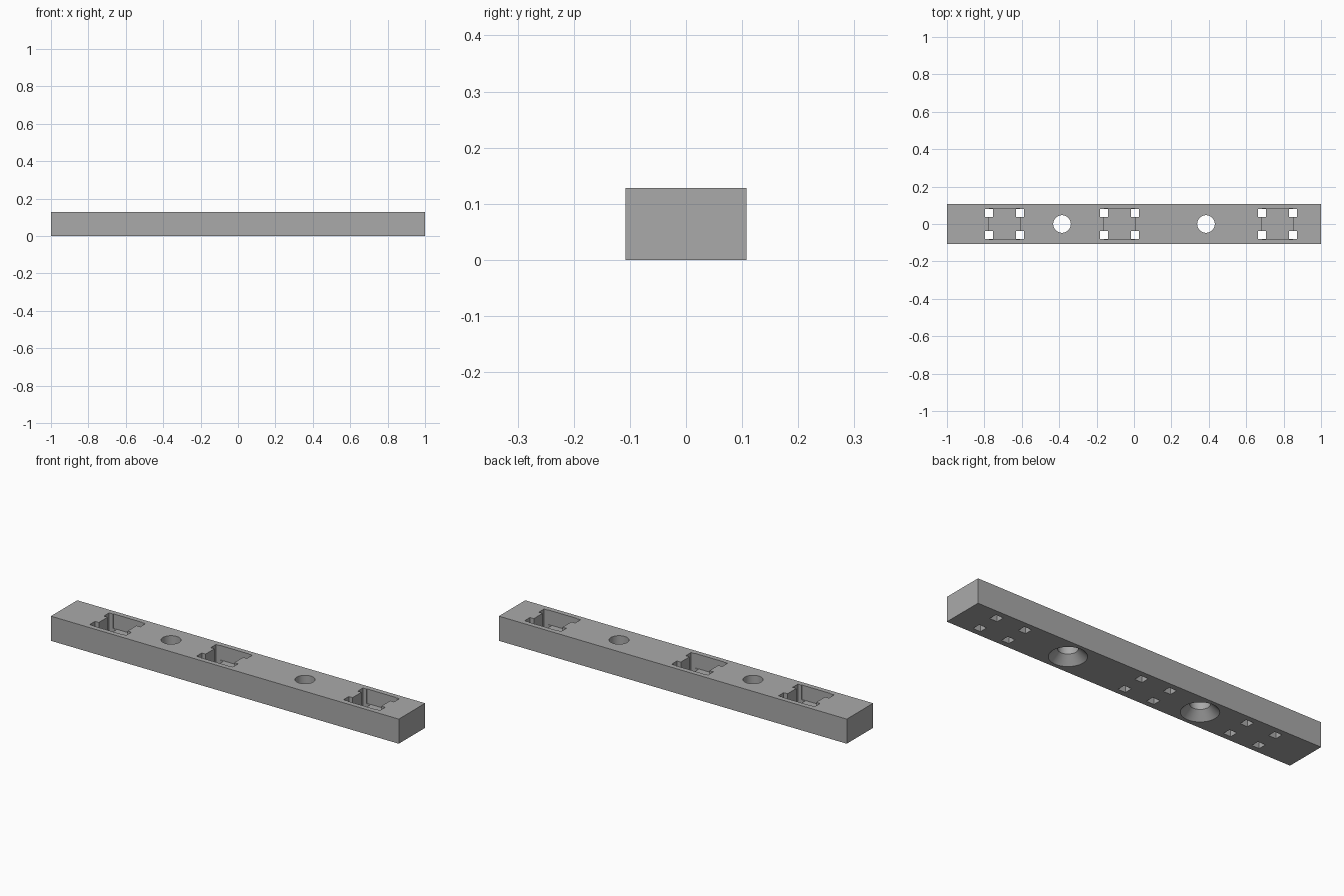
import bpy, bmesh, math
from mathutils import Matrix

if "Cube" in bpy.data.objects:
    bpy.data.objects.remove(bpy.data.objects["Cube"])

LENGTH, WIDTH, HEIGHT = 2.0, 0.216, 0.128
SLOT_X = (-0.692, -0.078, 0.767)
SCREW_X = (-0.385, 0.385)
POCKET_FLOOR = 0.053

grey = bpy.data.materials.new("plain grey")
grey.diffuse_color = (0.4, 0.4, 0.4, 1)
grey.use_nodes = True
grey.node_tree.nodes["Principled BSDF"].inputs["Base Color"].default_value = grey.diffuse_color


def box(name, x, y, z0, z1, sx, sy):
    bm = bmesh.new()
    bmesh.ops.create_cube(bm, size=1, matrix=Matrix.Translation((x, y, (z0 + z1) / 2))
                          @ Matrix.Diagonal((sx, sy, z1 - z0, 1)))
    return finish(name, bm)


def finish(name, bm):
    mesh = bpy.data.meshes.new(name)
    bm.to_mesh(mesh)
    bm.free()
    mesh.materials.append(grey)
    ob = bpy.data.objects.new(name, mesh)
    bpy.context.collection.objects.link(ob)
    return ob


def turned(name, x, profile, n=64):
    """Closed solid of revolution from (radius, z) pairs, bottom to top."""
    bm = bmesh.new()
    rings = [[bm.verts.new((x + r * math.cos(2 * math.pi * i / n),
                            r * math.sin(2 * math.pi * i / n), z)) for i in range(n)]
             for r, z in profile]
    for a, b in zip(rings, rings[1:]):
        for i in range(n):
            j = (i + 1) % n
            bm.faces.new((a[i], a[j], b[j], b[i]))
    bm.faces.new(rings[0][::-1])
    bm.faces.new(rings[-1])
    return finish(name, bm)


# Solid bar
bar = box("mounting_bar", 0, 0, 0, HEIGHT, LENGTH, WIDTH)

cutters = []
for x in SLOT_X:
    # Blind pocket open at the top
    cutters.append(box("pocket_cutter", x, 0, POCKET_FLOOR, 0.2, 0.165, 0.164))
    # Square through holes at the pocket corners
    for sx in (-1, 1):
        for sy in (-1, 1):
            cutters.append(box("leg_hole_cutter", x + sx * 0.083, sy * 0.058,
                               -0.1, 0.2, 0.043, 0.043))
# Screw holes, countersunk from below
for x in SCREW_X:
    cutters.append(turned("screw_hole_cutter", x,
                          [(0.098, -0.01), (0.047, 0.041), (0.047, 0.2)]))

# Cut everything out of the bar
for c in cutters:
    c.hide_render = True
    mod = bar.modifiers.new("cut", 'BOOLEAN')
    mod.operation = 'DIFFERENCE'
    mod.solver = 'EXACT'
    mod.object = c
bpy.context.view_layer.objects.active = bar
bar.select_set(True)
for mod in list(bar.modifiers):
    bpy.ops.object.modifier_apply(modifier=mod.name)
for c in cutters:
    bpy.data.objects.remove(c, do_unlink=True)

# Round walls smooth, corners sharp
bpy.ops.object.shade_smooth_by_angle(angle=math.radians(30))
